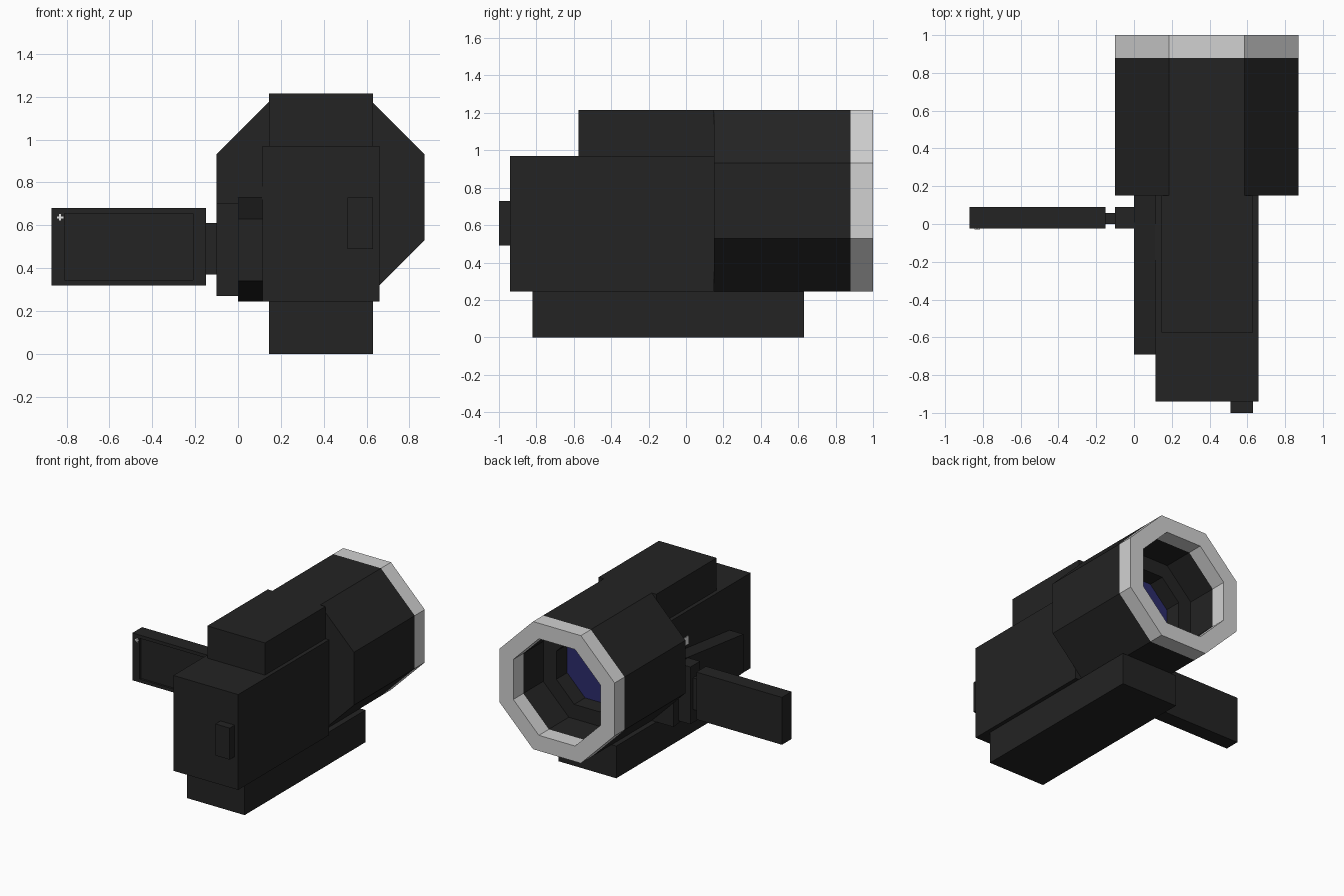
import bpy, bmesh, math
from mathutils import Vector

if "Cube" in bpy.data.objects:
    bpy.data.objects.remove(bpy.data.objects["Cube"])


def material(name, rgb):
    m = bpy.data.materials.new(name)
    m.diffuse_color = (*rgb, 1)
    m.use_nodes = True
    m.node_tree.nodes["Principled BSDF"].inputs["Base Color"].default_value = m.diffuse_color
    return m


BLACK = material("matte black", (0.017, 0.017, 0.017))
SILVER = material("silver", (0.64, 0.64, 0.64))
BLUE = material("lens blue", (0.025, 0.025, 0.15))
WHITE = material("white", (0.8, 0.8, 0.8))


def finish(bm, name, *mats):
    bmesh.ops.recalc_face_normals(bm, faces=bm.faces[:])
    me = bpy.data.meshes.new(name)
    bm.to_mesh(me)
    bm.free()
    for m in mats:
        me.materials.append(m)
    ob = bpy.data.objects.new(name, me)
    bpy.context.collection.objects.link(ob)
    return ob


def box_bm(x, y, z):
    bm = bmesh.new()
    bmesh.ops.create_cube(bm, size=1)
    for v in bm.verts:
        v.co = [(r[0] + r[1]) / 2 + c * (r[1] - r[0]) for r, c in zip((x, y, z), v.co)]
    return bm


def box(name, x, y, z, mat=BLACK):
    return finish(box_bm(x, y, z), name, mat)


# Body blocks
box("base_grip", (0.145, 0.63), (-0.82, 0.63), (0, 0.245))
box("main_body", (0.115, 0.66), (-0.94, 0.15), (0.245, 0.97))
box("top_housing", (0.145, 0.63), (-0.575, 0.15), (0.97, 1.215))
box("rear_button", (0.51, 0.63), (-1.0, -0.94), (0.49, 0.73))

# Side housing, narrowing in height towards the front
bm = box_bm((0, 0.115), (-0.69, 0.15), (0.245, 0.73))
for v in bm.verts:
    if v.co.y < 0:
        v.co.z = 0.63 if v.co.z > 0.5 else 0.34
finish(bm, "side_housing", BLACK)

# Screen arm
box("hinge_block", (-0.1, 0), (-0.025, 0.09), (0.27, 0.705))
box("hinge_pin", (-0.15, -0.1), (0, 0.058), (0.37, 0.61))

# Flip-out screen with a recessed display
bm = box_bm((-0.87, -0.15), (-0.025, 0.09), (0.32, 0.68))
bm.normal_update()
front = [f for f in bm.faces if f.normal.y < -0.9]
bmesh.ops.inset_region(bm, faces=front, thickness=0.0355)
for v in front[0].verts:
    v.co.x += 0.035 if v.co.x < -0.5 else -0.035
rim = bmesh.ops.extrude_face_region(bm, geom=front)
bmesh.ops.translate(bm, vec=(0, 0.015, 0),
                    verts=[g for g in rim["geom"] if isinstance(g, bmesh.types.BMVert)])
for f in [f for f in front if f.is_valid]:
    bm.faces.remove(f)
finish(bm, "flip_screen", BLACK)

# Small white plus mark on the screen frame and plate on the body side
box("plus_mark_bar", (-0.845, -0.815), (-0.029, -0.025), (0.632, 0.642), WHITE)
box("plus_mark_post", (-0.835, -0.825), (-0.029, -0.025), (0.622, 0.652), WHITE)
box("side_plate", (0.111, 0.115), (-0.19, 0.0), (0.72, 0.78), WHITE)

# Octagonal lens barrel: (y, half width), plus material of the band after each ring
rings = [(0.15, 0.485), (0.88, 0.485), (1.0, 0.485), (1.0, 0.367),
         (0.88, 0.367), (0.64, 0.367), (0.64, 0.257), (0.51, 0.257)]
bands = [0, 1, 1, 1, 0, 0, 0]
bm = bmesh.new()
loops = []
for y, half in rings:
    r = half / math.cos(math.pi / 8)
    angles = [math.pi / 8 + i * math.pi / 4 for i in range(8)]
    loops.append([bm.verts.new((0.385 + r * math.cos(a), y, 0.73 + r * math.sin(a)))
                  for a in angles])
for a, b, mat in zip(loops, loops[1:], bands):
    for i in range(8):
        j = (i + 1) % 8
        bm.faces.new((a[i], a[j], b[j], b[i])).material_index = mat
bm.faces.new(loops[0])
bm.faces.new(loops[-1]).material_index = 2
finish(bm, "lens_barrel", BLACK, SILVER, BLUE)
